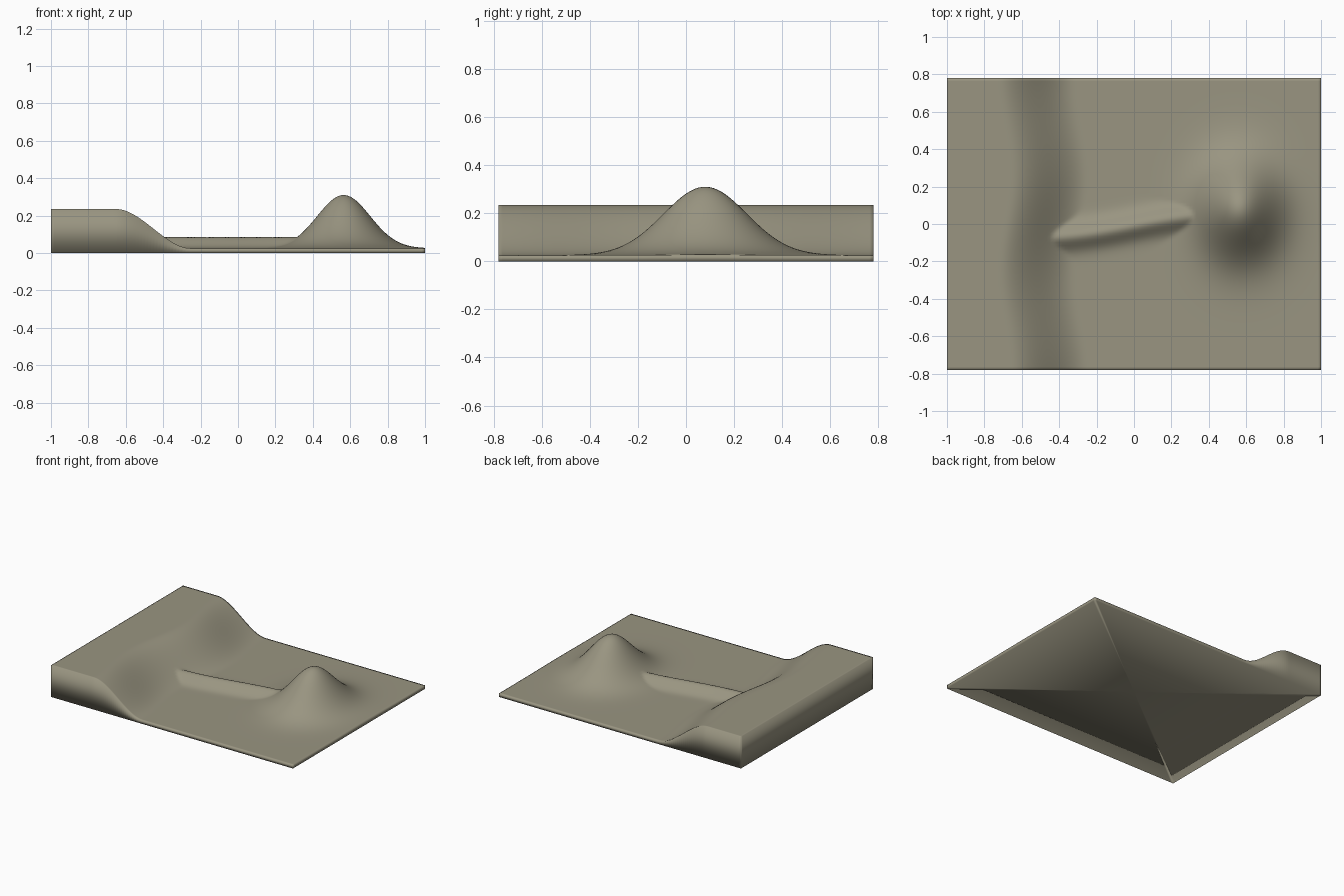
import bpy, bmesh, math

if "Cube" in bpy.data.objects:
    bpy.data.objects.remove(bpy.data.objects["Cube"])

NX, NY = 120, 94
HX, HY = 1.0, 0.78
BASE = 0.025


def height(x, y):
    # plateau with a wavy slope
    centre = -0.485 + 0.033 * math.sin(6 * y)
    t = min(max((x - centre + 0.2) / 0.4, 0), 1)
    plateau = 0.21 * (1 - t * t * (3 - 2 * t))
    # rounded hill
    hill = 0.285 * math.exp(-((x - 0.565) / 0.2) ** 2 - ((y - 0.08) / 0.245) ** 2)
    # low causeway joining the two
    crest = -0.01 + 0.13 * x + 0.012 * math.sin(6 * x)
    end = min(max((0.42 - x) / 0.12, 0), 1) * min(max((x + 0.62) / 0.12, 0), 1)
    causeway = 0.06 * end * math.exp(-((y - crest) / 0.065) ** 2)
    return BASE + max(plateau, hill, causeway)


bm = bmesh.new()

# top surface
grid = []
for j in range(NY + 1):
    y = -HY + 2 * HY * j / NY
    row = []
    for i in range(NX + 1):
        x = -HX + 2 * HX * i / NX
        row.append(bm.verts.new((x, y, height(x, y))))
    grid.append(row)
for j in range(NY):
    for i in range(NX):
        bm.faces.new((grid[j][i], grid[j][i + 1], grid[j + 1][i + 1], grid[j + 1][i]))

# side walls and flat underside
rim = (grid[0][:-1] + [r[-1] for r in grid[:-1]]
       + grid[-1][:0:-1] + [r[0] for r in grid[:0:-1]])
foot = [bm.verts.new((v.co.x, v.co.y, 0)) for v in rim]
middle = bm.verts.new((0, 0, 0))
for k in range(len(rim)):
    n = (k + 1) % len(rim)
    bm.faces.new((rim[n], rim[k], foot[k], foot[n]))
    bm.faces.new((foot[n], foot[k], middle))
bmesh.ops.recalc_face_normals(bm, faces=bm.faces)
for f in bm.faces:
    f.smooth = True

mesh = bpy.data.meshes.new("terrain")
bm.to_mesh(mesh)
bm.free()
terrain = bpy.data.objects.new("terrain", mesh)
bpy.context.collection.objects.link(terrain)

# earth colour
mat = bpy.data.materials.new("earth")
mat.diffuse_color = (0.32, 0.30, 0.22, 1)
mat.use_nodes = True
mat.node_tree.nodes["Principled BSDF"].inputs["Base Color"].default_value = mat.diffuse_color
mesh.materials.append(mat)
